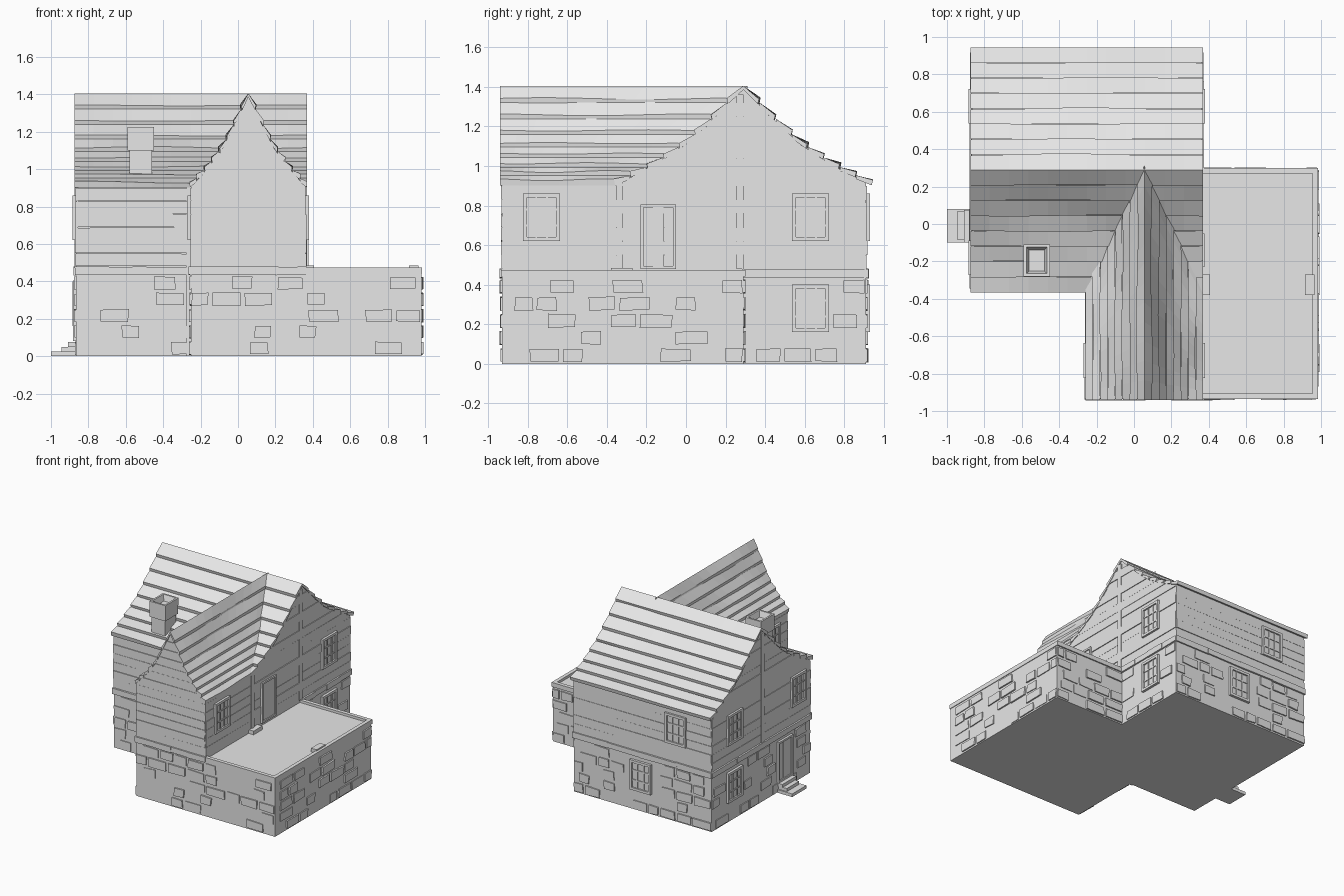
import bpy, bmesh, math, random
from mathutils import Vector

random.seed(4)
cube = bpy.data.objects.get("Cube")
if cube:
    bpy.data.objects.remove(cube, do_unlink=True)

grey = bpy.data.materials.new("plain_grey")
grey.use_nodes = True
grey.diffuse_color = (0.8, 0.8, 0.8, 1)
grey.node_tree.nodes["Principled BSDF"].inputs["Base Color"].default_value = (0.8, 0.8, 0.8, 1)


def finish(bm, name):
    bmesh.ops.recalc_face_normals(bm, faces=bm.faces)
    mesh = bpy.data.meshes.new(name)
    bm.to_mesh(mesh)
    bm.free()
    mesh.materials.append(grey)
    obj = bpy.data.objects.new(name, mesh)
    bpy.context.collection.objects.link(obj)
    return obj


def prism(bm, near, far):
    """Closed solid joining two matching loops of points."""
    a = [bm.verts.new(p) for p in near]
    b = [bm.verts.new(p) for p in far]
    bm.faces.new(a)
    bm.faces.new(b[::-1])
    for i in range(len(a)):
        j = (i + 1) % len(a)
        bm.faces.new((a[i], b[i], b[j], a[j]))


def box(bm, x0, x1, y0, y1, z0, z1):
    loop = [(x0, y0), (x1, y0), (x1, y1), (x0, y1)]
    prism(bm, [(x, y, z0) for x, y in loop], [(x, y, z1) for x, y in loop])


def slab(bm, wall, u0, u1, z0, z1, depth, jitter=0.0, top=None):
    """Plate standing proud of a wall given as (axis, position, outward sign)."""
    axis, pos, sign = wall
    t0, t1 = top or (u0, u1)
    r = lambda: random.uniform(-jitter, jitter)
    quad = [(u + r(), z + r()) for u, z in ((u0, z0), (u1, z0), (t1, z1), (t0, z1))]
    place = lambda u, z, d: (pos + sign * d, u, z) if axis == "x" else (u, pos + sign * d, z)
    prism(bm, [place(u, z, -0.01) for u, z in quad], [place(u, z, depth) for u, z in quad])


# Main dimensions
LEFT, RIGHT, BACK, FRONT = -0.865, 0.36, 0.91, -0.34
WING_LEFT, WING_FRONT, TERRACE = -0.25, -0.93, 0.98
RIDGE_Y, RIDGE_X, MAIN_HALF, WING_HALF = 0.29, 0.055, 0.655, 0.315
SAG = [(0, 1.405), (0.2, 1.27), (0.43, 1.125), (0.7, 1.01), (1, 0.91)]


def interp(pairs, v):
    for (a, p), (b, q) in zip(pairs, pairs[1:]):
        if v <= b:
            return p + (q - p) * (v - a) / (b - a)
    return pairs[-1][1]


def roof_z(f):
    return interp(SAG, f)


def roof_f(z):
    return interp([(h, f) for f, h in reversed(SAG)], z)


# Stone base
bm = bmesh.new()
box(bm, LEFT, RIGHT, FRONT, BACK, 0, 0.46)
box(bm, WING_LEFT, RIGHT, WING_FRONT, FRONT, 0, 0.46)
finish(bm, "stone_base")
bm = bmesh.new()
box(bm, RIGHT, TERRACE, WING_FRONT, RIDGE_Y, 0, 0.455)
finish(bm, "terrace")

# Terrace rim
bm = bmesh.new()
box(bm, TERRACE - 0.025, TERRACE + 0.005, WING_FRONT - 0.005, RIDGE_Y + 0.01, 0.44, 0.475)
for y in (WING_FRONT - 0.005, RIDGE_Y - 0.02):
    box(bm, RIGHT, TERRACE - 0.025, y, y + 0.03, 0.44, 0.475)
for x in (0.355, 0.915):
    box(bm, x, x + 0.05, -0.38, -0.27, 0.42, 0.485)
finish(bm, "terrace_rim")


# Upper walls with gables
def gable_body(name, half, wall_half, place, a0, a1):
    fs = [f for f, _ in SAG[:-1]]
    edge = wall_half / half
    right = [(f * half, roof_z(f) - 0.012) for f in fs + [edge]] + [(wall_half, 0.45)]
    loop = right + [(-o, z) for o, z in reversed(right) if o > 0]
    bm = bmesh.new()
    prism(bm, [place(a0, o, z) for o, z in loop], [place(a1, o, z) for o, z in loop])
    finish(bm, name)


main_place = lambda a, o, z: (a, RIDGE_Y + o, z)
wing_place = lambda a, o, z: (RIDGE_X + o, a, z)
gable_body("main_upper_walls", MAIN_HALF, 0.62, main_place, LEFT, RIGHT)
gable_body("wing_upper_walls", WING_HALF, 0.305, wing_place, WING_FRONT, RIDGE_Y - 0.1)


# Roof boards laid in overlapping wavy courses
def roof(name, half, place, a0, end, courses=8, segments=12):
    bm = bmesh.new()
    for side in (-1, 1):
        for i in range(courses):
            f0, f1 = i / courses, (i + 1) / courses
            phase, amp = random.uniform(0, 6), random.uniform(0.002, 0.006)
            rings = []
            for s in range(segments + 1):
                t = s / segments
                w = amp * math.sin(phase + t * 7)
                fl = f1 + (w / half if i < courses - 1 else 0)
                top, low = a0 + (end(f0) - a0) * t, a0 + (end(f1) - a0) * t
                section = [(top, f0, roof_z(f0) - 0.02), (top, f0, roof_z(f0)),
                           (low, fl, roof_z(f1) + 0.02 + w), (low, fl - 0.01, roof_z(f1) - 0.008)]
                rings.append([bm.verts.new(place(a, side * f * half, z)) for a, f, z in section])
            for p, q in zip(rings, rings[1:]):
                for k in range(4):
                    bm.faces.new((p[k], q[k], q[(k + 1) % 4], p[(k + 1) % 4]))
            bm.faces.new(rings[0])
            bm.faces.new(rings[-1][::-1])
    finish(bm, name)


roof("main_roof", MAIN_HALF, main_place, -0.875, lambda f: 0.37)
roof("wing_roof", WING_HALF, wing_place, -0.94, lambda f: RIDGE_Y - MAIN_HALF * f + 0.02)

# Walls as (axis, position, outward sign)
w_front, w_wing, w_back = ("y", FRONT, -1), ("y", WING_FRONT, -1), ("y", BACK, 1)
w_left, w_right, w_wing_left = ("x", LEFT, -1), ("x", RIGHT, 1), ("x", WING_LEFT, -1)
w_ter_right, w_ter_back = ("x", TERRACE, 1), ("y", RIDGE_Y, 1)

# Openings: wall, centre along the wall, sill height
windows = [(w_right, 0.63, 0.62), (w_right, 0.63, 0.16), (w_right, -0.73, 0.62),
           (w_left, 0.63, 0.62), (w_left, 0.63, 0.16), (w_left, -0.18, 0.62),
           (w_back, -0.55, 0.62), (w_back, -0.24, 0.16), (w_wing_left, -0.73, 0.62)]
doors = [(w_right, -0.14, 0.48), (w_left, -0.01, 0.08)]


def blocked(wall, u0, u1, z0, z1):
    return any(w == wall and u0 < u + 0.1 and u1 > u - 0.1 and z0 < z + h and z1 > z
               for group, h in ((windows, 0.25), (doors, 0.34)) for w, u, z in group)


# Scattered raised stones
bm = bmesh.new()
for wall, a, b in ((w_front, LEFT, WING_LEFT), (w_wing, WING_LEFT, TERRACE),
                   (w_back, LEFT, RIGHT), (w_left, FRONT, BACK), (w_right, RIDGE_Y, BACK),
                   (w_wing_left, WING_FRONT, FRONT), (w_ter_right, WING_FRONT, RIDGE_Y),
                   (w_ter_back, RIGHT, TERRACE)):
    for row in range(5):
        z = 0.01 + row * 0.087
        u = a + random.choice((0, 0.06))
        while u < b - 0.06:
            e = min(u + random.uniform(0.09, 0.17), b)
            if random.random() < 0.72 and not blocked(wall, u, e, z, z + 0.065):
                slab(bm, wall, u + 0.005, e - 0.005, z, z + 0.065, random.uniform(0.005, 0.013), 0.004)
            u = e + 0.012
finish(bm, "raised_stones")

# Ledge between stone and timber
bm = bmesh.new()
for wall, a, b in ((w_front, LEFT, WING_LEFT), (w_wing, WING_LEFT, RIGHT), (w_back, LEFT, RIGHT),
                   (w_left, FRONT, BACK), (w_right, RIDGE_Y, BACK), (w_wing_left, WING_FRONT, FRONT)):
    n = 4
    for i in range(n):
        slab(bm, wall, a + (b - a) * i / n - 0.006, a + (b - a) * (i + 1) / n + 0.006,
             0.435, 0.478, random.uniform(0.01, 0.015), 0.003)
finish(bm, "ledge")

# Horizontal wall planks, trimmed to the roof line on gables
bm = bmesh.new()
STEP = 0.07
for wall, a, b, half in ((w_front, LEFT, WING_LEFT, 0), (w_back, LEFT, RIGHT, 0),
                         (w_wing_left, WING_FRONT, FRONT, 0), (w_right, WING_FRONT, FRONT, 0),
                         (w_wing, WING_LEFT, RIGHT, WING_HALF), (w_left, FRONT, BACK, MAIN_HALF),
                         (w_right, FRONT, BACK, MAIN_HALF)):
    mid = (a + b) / 2
    for row in range(12 if half else 6):
        z0 = 0.48 + row * STEP
        z1 = z0 + STEP - 0.002
        reach = [min((b - a) / 2, half * roof_f(z + 0.012)) if half and z > 0.91 else (b - a) / 2
                 for z in (z0, z1)]
        slab(bm, wall, mid - reach[0], mid + reach[0], z0, z1, random.uniform(0.002, 0.007), 0.002,
             (mid - reach[1], mid + reach[1]))
finish(bm, "wall_planks")

# Upright posts
bm = bmesh.new()
for wall in (w_right, w_left):
    slab(bm, wall, 0.255, 0.29, 0.48, 1.36, 0.01)
slab(bm, w_right, -0.355, -0.32, 0.48, 0.92, 0.01)
slab(bm, w_front, WING_LEFT - 0.025, WING_LEFT, 0, 0.91, 0.01)
finish(bm, "posts")


# Windows and doors
def frame(bm, wall, u, z, w, h, bar, depth):
    for s in (-1, 1):
        slab(bm, wall, u + s * w - bar / 2, u + s * w + bar / 2, z, z + h, depth)
    for zz in (z, z + h - bar):
        slab(bm, wall, u - w, u + w, zz, zz + bar, depth)


bm = bmesh.new()
for wall, u, z in windows:
    slab(bm, wall, u - 0.08, u + 0.08, z, z + 0.24, 0.008)
    frame(bm, wall, u, z, 0.083, 0.24, 0.02, 0.02)
    for k in (-1, 1):
        slab(bm, wall, u + k * 0.027 - 0.005, u + k * 0.027 + 0.005, z, z + 0.24, 0.014)
        slab(bm, wall, u - 0.08, u + 0.08, z + 0.115 + k * 0.04, z + 0.125 + k * 0.04, 0.014)
finish(bm, "windows")
bm = bmesh.new()
for wall, u, z in doors:
    frame(bm, wall, u, z, 0.083, 0.325, 0.015, 0.018)
    for k in range(3):
        slab(bm, wall, u - 0.08 + k * 0.054, u - 0.028 + k * 0.054, z, z + 0.32, 0.009 + 0.002 * (k % 2))
finish(bm, "doors")

# Door steps
bm = bmesh.new()
for i, (x, y0, y1) in enumerate(((-1.0, -0.1, 0.08), (-0.945, -0.085, 0.07), (-0.91, -0.1, 0.075))):
    box(bm, x, LEFT, y0, y1, 0.025 * i, 0.025 * (i + 1))
finish(bm, "door_steps")

# Chimney with a tapered flue
bm = bmesh.new()
box(bm, -0.58, -0.46, -0.27, -0.13, 0.9, 1.1)
box(bm, -0.59, -0.45, -0.28, -0.12, 1.1, 1.17)
box(bm, -0.59, -0.45, -0.28, -0.11, 1.17, 1.225)
bmesh.ops.recalc_face_normals(bm, faces=bm.faces)
top = [max(bm.faces, key=lambda f: f.calc_center_median().z)]
bmesh.ops.inset_region(bm, faces=top, thickness=0.02)
bmesh.ops.inset_region(bm, faces=top, thickness=0.022, depth=-0.045)
finish(bm, "chimney")
